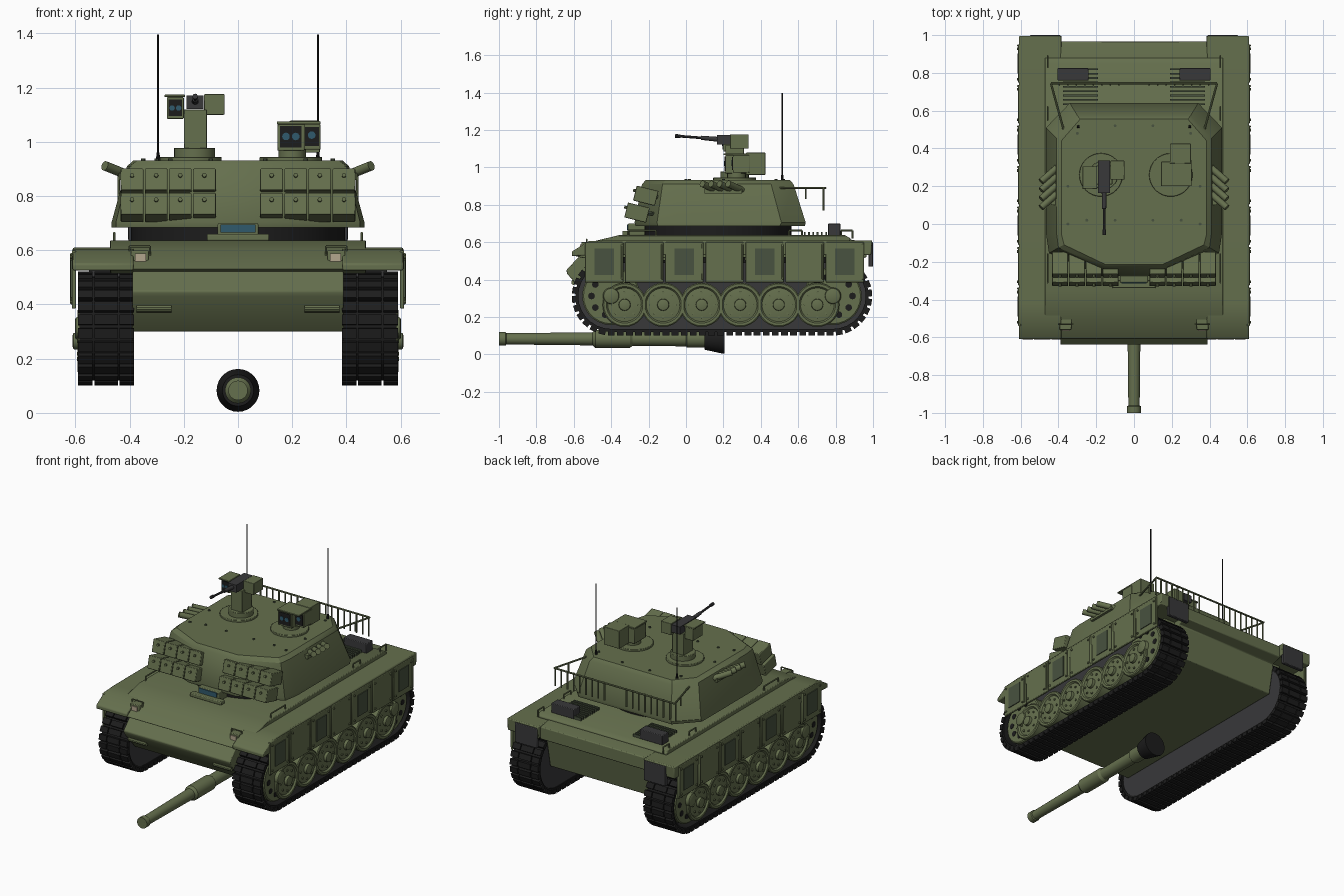
import bpy, bmesh, math
from math import sin, cos, pi, radians
from mathutils import Matrix, Vector, Euler

if "Cube" in bpy.data.objects:
    bpy.data.objects.remove(bpy.data.objects["Cube"])

def mat(name, c):
    m = bpy.data.materials.new(name)
    m.diffuse_color = (*c, 1)
    m.use_nodes = True
    m.node_tree.nodes["Principled BSDF"].inputs["Base Color"].default_value = m.diffuse_color
    return m

GREEN = mat("olive", (0.13, 0.16, 0.075))
DARKG = mat("dark_olive", (0.065, 0.085, 0.05))
BLACK = mat("rubber", (0.012, 0.012, 0.012))
GREY = mat("gunmetal", (0.04, 0.04, 0.042))
GLASS = mat("glass", (0.03, 0.10, 0.15))
LAMP = mat("lamp", (0.45, 0.38, 0.27))

class Part:
    """Collects primitives in one bmesh and turns them into one object."""
    def __init__(self):
        self.bm = bmesh.new()

    def box(self, lo, hi, tilt=(0, 0, 0)):
        lo, hi = Vector(lo), Vector(hi)
        m = Matrix.LocRotScale((lo + hi) / 2, Euler(tilt), hi - lo)
        bmesh.ops.create_cube(self.bm, size=1, matrix=m)
        return self

    def cyl(self, p, q, r, r2=None, n=16):
        p, q = Vector(p), Vector(q)
        m = Matrix.LocRotScale((p + q) / 2, (q - p).to_track_quat('Z', 'Y'), None)
        bmesh.ops.create_cone(self.bm, cap_ends=True, segments=n, radius1=r,
                              radius2=r if r2 is None else r2, depth=(q - p).length, matrix=m)
        return self

    def loft(self, rings, close=False):
        vs = [[self.bm.verts.new(p) for p in ring] for ring in rings]
        n = len(rings[0])
        pairs = list(zip(vs, vs[1:])) + ([(vs[-1], vs[0])] if close else [])
        for a, b in pairs:
            for i in range(n):
                self.bm.faces.new((a[i], a[(i + 1) % n], b[(i + 1) % n], b[i]))
        if not close:
            self.bm.faces.new(vs[0])
            self.bm.faces.new(vs[-1])
        return self

    def prism(self, yz, x0, x1):
        return self.loft([[(x, y, z) for y, z in yz] for x in (x0, x1)])

    def lathe(self, centre, axis, profile, n=28):
        """profile: (distance along axis, radius); axis 'x' or 'y'"""
        cx, cy, cz = centre
        rings = []
        for d, r in profile:
            a = [2 * pi * i / n for i in range(n)]
            if axis == 'x':
                rings.append([(cx + d, cy + r * cos(t), cz + r * sin(t)) for t in a])
            else:
                rings.append([(cx + r * cos(t), cy + d, cz + r * sin(t)) for t in a])
        return self.loft(rings)

    def done(self, name, m, mirror=False, bevel=0):
        bmesh.ops.recalc_face_normals(self.bm, faces=self.bm.faces)
        me = bpy.data.meshes.new(name)
        self.bm.to_mesh(me)
        self.bm.free()
        ob = bpy.data.objects.new(name, me)
        bpy.context.collection.objects.link(ob)
        me.materials.append(m)
        if mirror:
            ob.modifiers.new("Mirror", 'MIRROR').use_mirror_merge = False
        if bevel:
            b = ob.modifiers.new("Bevel", 'BEVEL')
            b.width, b.segments, b.limit_method = bevel, 2, 'ANGLE'
        bpy.ops.object.select_all(action='DESELECT')
        ob.select_set(True)
        bpy.context.view_layer.objects.active = ob
        bpy.ops.object.shade_smooth_by_angle(angle=radians(32))

# Hull: lower body, raised deck, fenders and mudguards
Part().prism([(-.36, .61), (-.5, .6), (-.64, .45), (-.635, .43), (-.52, .30), (.86, .30),
              (.90, .50), (.965, .52), (.965, .60), (.84, .62)], -.39, .39).done("hull", GREEN, bevel=.005)
Part().prism([(-.36, .637), (-.5, .603), (-.61, .53), (-.55, .515), (.86, .515), (.88, .62), (.85, .637)],
             -.472, .472).done("deck", GREEN, bevel=.005)
Part().prism([(-.42, .61), (-.52, .605), (-.61, .55), (-.61, .525), (-.5, .53), (.99, .53), (.995, .61)],
             .385, .61).done("fenders", GREEN, True, .006)
Part().box((.39, .975, .47), (.55, 1.0, .60)).done("rear_lights", GREY, True, .004)

# Side skirts: seven plates, dark panels on every second one, bolts and clips
sk, pan, bolts = Part(), Part(), Part()
for i in range(7):
    y = -.54 + i * .2145
    sk.box((.598, y, .385), (.613, y + .205, .60))
    sk.box((.61, y + .193, .40), (.619, y + .203, .59))
    if i % 2 == 0:
        pan.box((.61, y + .05, .425), (.618, y + .155, .565))
    for dy in (.02, .18):
        for z in (.41, .575):
            bolts.cyl((.61, y + dy, z), (.619, y + dy, z), .007, n=8)
sk.done("side_skirts", GREEN, True, .004)
pan.done("skirt_panels", DARKG, True)
bolts.done("skirt_bolts", GREEN, True)

# Tracks: inner wall, belt and shoes following a rounded loop
YF, YR, ZC = -.40, .785, .312
def loop(r, x, n=14):
    a = [pi / 2 + pi * i / n for i in range(n + 1)]
    return ([(x, YF + r * cos(t), ZC + r * sin(t)) for t in a] +
            [(x, YR - r * cos(t), ZC - r * sin(t)) for t in a])

Part().loft([loop(.18, .395), loop(.18, .50)]).done("track_inner_wall", GREY, True)
Part().loft([loop(.192, .39), loop(.192, .585), loop(.176, .585), loop(.176, .39)], True).done("track_belts", BLACK, True)
shoes, R = Part(), .197
straight, arc = YR - YF, pi * R
N = 74
for i in range(N):
    s = i * 2 * (straight + arc) / N
    if s < straight:
        y, z, t = YF + s, ZC - R, 0
    elif s < straight + arc:
        t = (s - straight) / R
        y, z = YR + R * sin(t), ZC - R * cos(t)
    elif s < 2 * straight + arc:
        y, z, t = YR - (s - straight - arc), ZC + R, pi
    else:
        t = pi + (s - 2 * straight - arc) / R
        y, z = YF + R * sin(t), ZC - R * cos(t)
    for x0, x1 in ((.384, .437), (.443, .53), (.536, .59)):
        shoes.box((x0, y - .018, z - .014), (x1, y + .018, z + .012), (t, 0, 0))
shoes.done("track_shoes", BLACK, True)

# Road wheels, idlers and sprockets
wh, wb = Part(), Part()
for i in range(6):
    y = -.328 + i * .206
    wh.lathe((0, y, .265), 'x', [(.49, .118), (.588, .118), (.593, .112), (.593, .098), (.583, .09),
                                 (.590, .05), (.590, .032), (.607, .03), (.610, .022)])
    for k in range(8):
        a = k * pi / 4
        wb.cyl((.58, y + .066 * cos(a), .265 + .066 * sin(a)), (.594, y + .066 * cos(a), .265 + .066 * sin(a)), .007, n=8)
wh.done("road_wheels", GREEN, True)
wb.done("wheel_bolts", GREEN, True)
idl, holes = Part(), Part()
for y in (YF, YR):
    idl.lathe((0, y, ZC), 'x', [(.49, .155), (.572, .155), (.577, .148), (.577, .045), (.598, .04), (.602, .032)])
    for k in range(10):
        a = k * pi / 5
        c = (y + .105 * cos(a), ZC + .105 * sin(a))
        holes.cyl((.57, *c), (.58, *c), .018, n=12)
idl.done("idlers_and_sprockets", GREEN, True)
holes.done("sprocket_holes", BLACK, True)

# Turret: ring, tapered body, roof bolts
Part().cyl((0, .17, .62), (0, .17, .69), .395, n=48).done("turret_ring", BLACK)
def ring(half, z):
    return [(x, y, z) for x, y in half] + [(-x, y, z) for x, y in reversed(half)]
base = [(.17, -.27), (.45, -.15), (.466, -.05), (.466, .50), (.34, .635)]
low = [(.17, -.275), (.45, -.155), (.466, -.05), (.466, .51), (.34, .64)]
shoulder = [(.16, -.235), (.40, -.125), (.41, -.05), (.41, .455), (.30, .575)]
roof = [(.15, -.215), (.37, -.11), (.385, -.05), (.385, .44), (.285, .555)]
Part().loft([ring(base, .685), ring(low, .705), ring(shoulder, .91), ring(roof, .932)]).done("turret", GREEN)
rb = Part()
for x, y in ((.1, .02), (.25, .02), (.35, .0), (.1, .52), (.3, .48), (.35, .2)):
    rb.cyl((x, y, .925), (x, y, .938), .008, n=8)
rb.done("roof_bolts", DARKG, True)

# Reactive armour blocks in two tilted rows, with carrier bars
era, eb, bars = Part(), Part(), Part()
for cy, cz in ((-.215, .848), (-.262, .758)):
    for k in range(4):
        x = .082 + k * .089
        era.box((x, cy - .06, cz - .041), (x + .084, cy + .06, cz + .041), (radians(-14), 0, 0))
        eb.cyl((x + .042, cy - .045, cz + .025), (x + .042, cy - .068, cz + .03), .008, n=8)
        bars.cyl((x + .042, cy - .02, cz), (x * .95 + .03, -.10, cz - .01), .01, n=8)
era.done("armour_blocks", GREEN, True, .004)
eb.done("armour_bolts", GREEN, True)
bars.done("armour_brackets", DARKG, True)

# Smoke launchers, aerials
sm = Part()
for k in range(4):
    y = .225 - k * .046
    sm.cyl((.40, y + .08, .875), (.492, y, .912), .018, n=14)
sm.box((.41, .10, .86), (.44, .30, .885))
sm.done("smoke_launchers", GREEN, True)
Part().cyl((.295, .515, .92), (.295, .515, .96), .009, .006, 10).cyl((.295, .515, .95), (.295, .515, 1.397), .0035, n=8).done("aerials", BLACK, True)

# Rear rack: rails with hanging bars
rk = Part()
rk.cyl((.37, .49, .89), (.44, .745, .89), .006, n=8).cyl((.44, .745, .89), (.0, .745, .89), .006, n=8)
for k in range(9):
    x = .44 - k * .045
    rk.cyl((x, .735, .89), (x, .735, .77), .005, n=6)
rk.cyl((.41, .64, .89), (.41, .64, .83), .005, n=6)
rk.done("turret_rack", GREEN, True)

# Roof hatches
Part().cyl((-.175, .26, .925), (-.175, .26, .945), .115, n=32).cyl((.195, .26, .925), (.195, .26, .945), .115, n=32).done("hatches", GREEN, bevel=.003)

# Remote weapon station
Part().cyl((-.16, .26, .94), (-.16, .26, .978), .076, n=28).box((-.20, .21, .97), (-.115, .31, 1.12)).box(
    (-.125, .235, 1.10), (-.05, .335, 1.176)).box((-.262, .20, 1.085), (-.20, .30, 1.165)).box(
    (-.272, .185, 1.165), (-.195, .305, 1.174)).done("weapon_mount", GREEN, bevel=.003)
Part().box((-.19, .165, 1.122), (-.128, .335, 1.172)).cyl((-.158, .17, 1.15), (-.158, .08, 1.158), .013, .011, 12).cyl(
    (-.158, .09, 1.157), (-.158, -.055, 1.168), .007, n=10).cyl(
    (-.158, -.03, 1.166), (-.158, -.058, 1.168), .010, n=10).done("machine_gun", GREY)
Part().box((-.257, .195, 1.095), (-.206, .202, 1.157)).box((.155, .205, .98), (.235, .212, 1.058)).box(
    (.248, .245, .985), (.298, .252, 1.055)).done("sight_windows", BLACK)
ln = Part()
for x, y, z, r in ((-.243, .194, 1.125, .01), (-.219, .194, 1.125, .01), (.177, .204, 1.02, .014),
                   (.213, .204, 1.02, .014), (.272, .244, 1.025, .014)):
    ln.cyl((x, y + .004, z), (x, y - .002, z), r, n=16)
ln.done("sight_lenses", GLASS)

# Panoramic sight
Part().box((.145, .21, .968), (.245, .33, 1.065)).box((.24, .25, .972), (.305, .34, 1.065)).box(
    (.19, .32, .96), (.302, .425, 1.078)).box((.143, .20, 1.065), (.305, .33, 1.075)).cyl(
    (.2, .27, .94), (.2, .27, .975), .05, n=20).done("panoramic_sight", GREEN, bevel=.003)

# Driver's periscope and hatch
Part().box((-.075, -.31, .635), (.075, -.22, .70)).box((-.115, -.34, .635), (.115, -.30, .66)).done("driver_hatch", GREEN, bevel=.005)
Part().box((-.065, -.316, .665), (.065, -.308, .695)).done("driver_window", GLASS)

# Rear deck: grilles and exhaust covers
gr = Part()
for k in range(9):
    gr.box((.19, .63 + k * .023, .635), (.375, .639 + k * .023, .655))
gr.done("engine_grilles", DARKG, True)
Part().box((.24, .76, .635), (.405, .825, .70)).done("exhaust_covers", GREY, True, .004)

# Headlights with guards, tow bars, deck handles, front bolts
Part().box((.33, -.56, .54), (.395, -.46, .60)).done("headlight_housings", GREEN, True, .004)
Part().box((.34, -.566, .55), (.38, -.558, .588)).done("headlight_lenses", LAMP, True)
h = Part()
h.cyl((.245, -.6, .385), (.375, -.6, .385), .014, n=10)
for y0, y1 in ((-.31, -.16), (.55, .62), (.83, .89)):
    for y in (y0, y1):
        h.cyl((.457, y, .62), (.457, y, .663), .005, n=6)
    h.cyl((.457, y0, .663), (.457, y1, .663), .005, n=6)
for x in (.325, .40):
    h.cyl((x, -.53, .58), (x, -.53, .615), .004, n=6)
h.cyl((.325, -.53, .615), (.40, -.53, .615), .004, n=6)
for x in (.05, .14, .23):
    h.cyl((x, -.56, .525), (x, -.58, .54), .007, n=8)
h.done("handles_and_tow_bars", GREEN, True)

# Main gun lying under the hull, with dark mantlet cone
Part().lathe((0, 0, .083), 'y', [(-1, .024), (-1, .036), (-.965, .036), (-.96, .03), (-.50, .035), (-.485, .048),
                                 (-.30, .048), (-.285, .038), (.0, .040), (.005, .047), (.11, .047)]).done("gun_barrel", GREEN)
Part().lathe((0, 0, .083), 'y', [(-1.0, .02), (-.97, .02)]).done("gun_bore", DARKG)
Part().lathe((0, 0, .083), 'y', [(.10, .058), (.195, .079), (.205, .079)]).done("gun_mantlet", BLACK)
